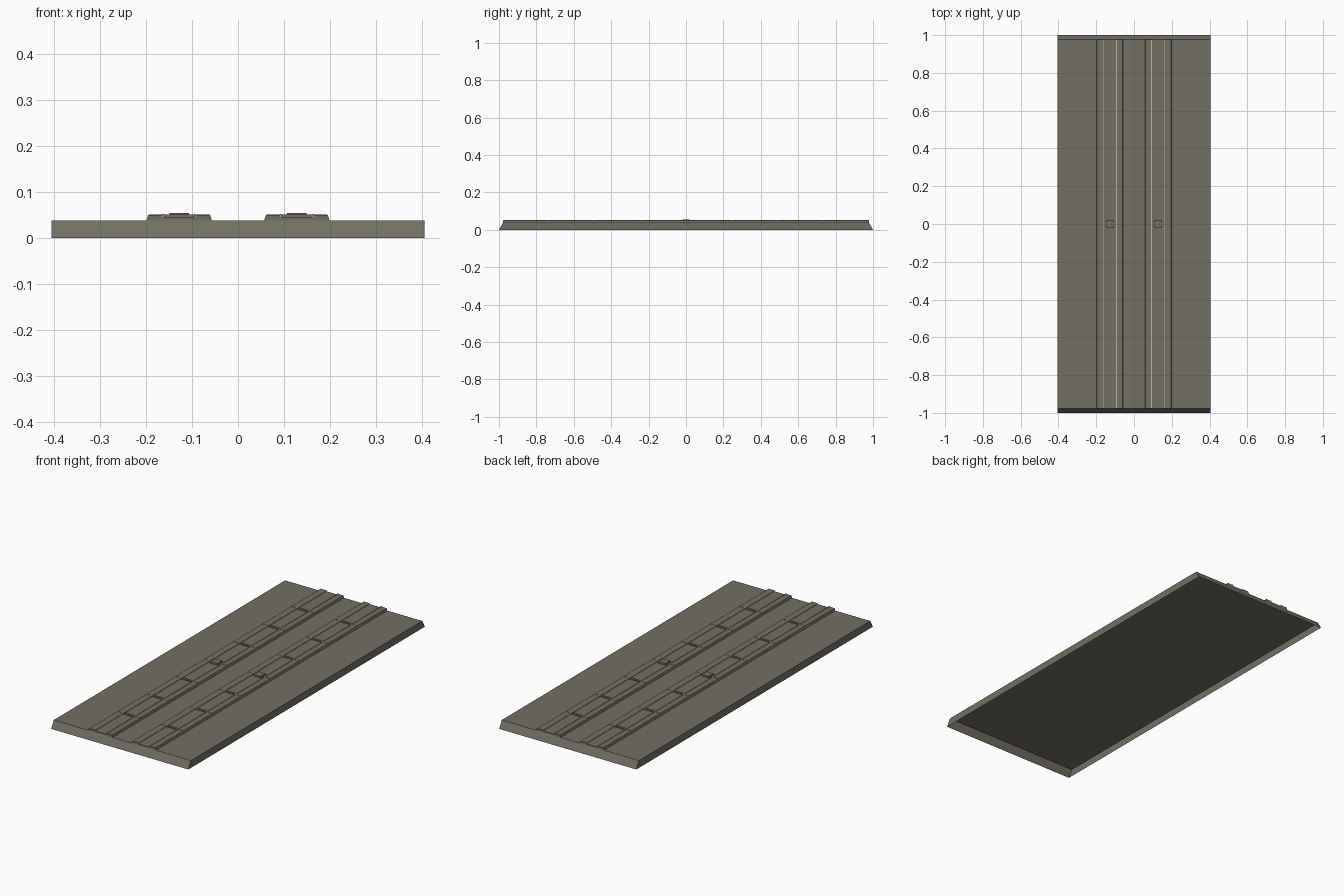
import bpy, bmesh

if "Cube" in bpy.data.objects:
    bpy.data.objects.remove(bpy.data.objects["Cube"])

def material(name, rgb):
    m = bpy.data.materials.new(name)
    m.diffuse_color = (*rgb, 1)
    m.use_nodes = True
    m.node_tree.nodes["Principled BSDF"].inputs["Base Color"].default_value = m.diffuse_color
    return m

CONCRETE = material("concrete_grey", (0.17, 0.16, 0.126))
STEEL = material("pale_rail_tan", (0.55, 0.46, 0.32))

def prism(name, bottom, top, mat, open_bottom=False):
    """Solid between two rectangles (x0, x1, y0, y1, z)."""
    bm = bmesh.new()
    def ring(r):
        x0, x1, y0, y1, z = r
        return [bm.verts.new(p) for p in ((x0, y0, z), (x1, y0, z), (x1, y1, z), (x0, y1, z))]
    lo, hi = ring(bottom), ring(top)
    bm.faces.new(hi)
    if not open_bottom:
        bm.faces.new(lo[::-1])
    for i in range(4):
        j = (i + 1) % 4
        bm.faces.new((lo[i], lo[j], hi[j], hi[i]))
    me = bpy.data.meshes.new(name)
    bm.to_mesh(me)
    bm.free()
    me.materials.append(mat)
    ob = bpy.data.objects.new(name, me)
    bpy.context.collection.objects.link(ob)
    return ob

def box(name, x0, x1, y0, y1, z0, z1, mat):
    return prism(name, (x0, x1, y0, y1, z0), (x0, x1, y0, y1, z1), mat)

END = 0.978      # half length of the top surface
SLAB = 0.039     # slab height
BED = 0.046      # track floor height
WING = 0.051     # shoulder height

# Hollow slab with sloping ends
prism("slab", (-0.406, 0.406, -1, 1, 0), (-0.406, 0.406, -END, END, SLAB), CONCRETE, True)

for side, cx in (("left", -0.128), ("right", 0.128)):
    # Track floor with sloping shoulders
    box(side + "_track_floor", cx - 0.066, cx + 0.066, -END, END, SLAB, BED, CONCRETE)
    for s in (-1, 1):
        def span(a, b):
            return sorted((cx + s * a, cx + s * b))
        prism(f"{side}_shoulder_{s}", (*span(0.037, 0.071), -END, END, SLAB),
              (*span(0.037, 0.067), -END, END, WING), CONCRETE)
        # Thin rail along the inner edge of the shoulder
        box(f"{side}_rail_{s}", *span(0.033, 0.037), -END, END, BED, WING + 0.002, STEEL)
    # Cross ties
    for i in range(-3, 4):
        y = i * 0.245
        box(f"{side}_tie_{i}", cx - 0.066, cx + 0.066, y - 0.006, y + 0.006, BED, WING + 0.001, CONCRETE)
    # Raised block at mid length
    box(side + "_middle_block", cx - 0.021, cx + 0.021, -0.02, 0.02, BED, 0.055, CONCRETE)
